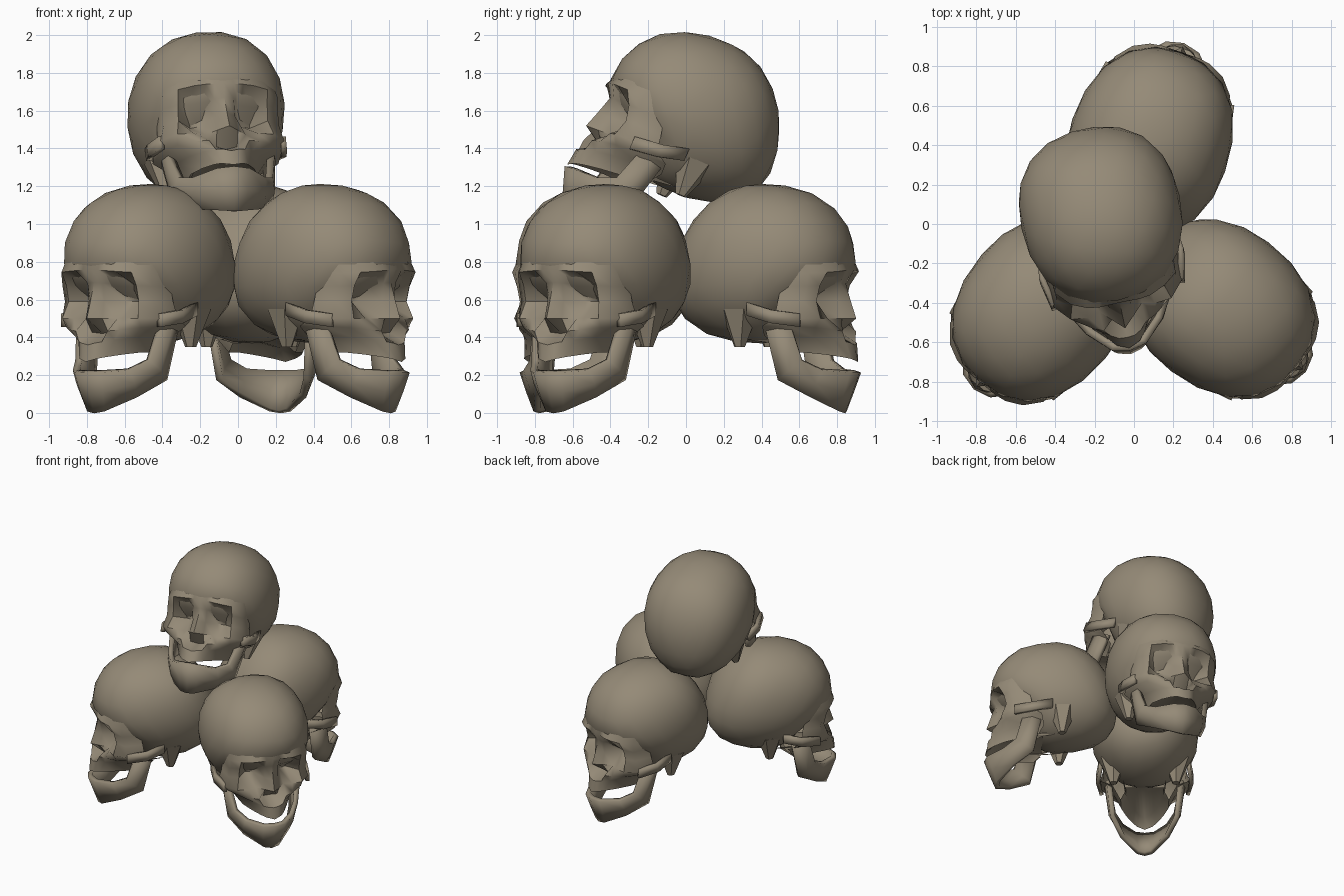
import bpy, bmesh, math
from mathutils import Matrix, Vector

if "Cube" in bpy.data.objects:
    bpy.data.objects.remove(bpy.data.objects["Cube"])

bone = bpy.data.materials.new("old_bone")
bone.diffuse_color = (0.30, 0.255, 0.185, 1)
bone.use_nodes = True
bone.node_tree.nodes["Principled BSDF"].inputs["Base Color"].default_value = bone.diffuse_color


def finish(name, bm, place, angle=60, thick=0):
    """Turn a bmesh into a smooth, placed bone object."""
    bmesh.ops.recalc_face_normals(bm, faces=bm.faces)
    me = bpy.data.meshes.new(name)
    bm.to_mesh(me)
    bm.free()
    me.materials.append(bone)
    ob = bpy.data.objects.new(name, me)
    bpy.context.collection.objects.link(ob)
    ob.matrix_world = place
    if thick:
        mod = ob.modifiers.new("thickness", 'SOLIDIFY')
        mod.thickness = thick
        mod.offset = 0
    bpy.ops.object.select_all(action='DESELECT')
    ob.select_set(True)
    bpy.context.view_layer.objects.active = ob
    bpy.ops.object.shade_smooth_by_angle(angle=math.radians(angle))


def grid(bm, rows):
    """Skin a list of equal-length point rows."""
    vs = [[bm.verts.new(p) for p in row] for row in rows]
    for a, b in zip(vs, vs[1:]):
        for i in range(len(a) - 1):
            bm.faces.new((a[i], a[i + 1], b[i + 1], b[i]))


def mirrored(half):
    """Mirror a row of (side, forward, up) points; the face looks to -y."""
    left = [(-s, -f, z) for s, f, z in reversed(half[1:])]
    return left + [(s, -f, z) for s, f, z in half]


# Face: height, half width, lift at the sides, forward depth at each column
COLS = (0, .17, .33, .52, .78, 1)
FACE = [
    (.18, .28, 0, (.42, .42, .41, .39, .34, .27)),
    (-.03, .31, -.02, (.50, .50, .50, .49, .45, .37)),
    (-.10, .31, -.02, (.47, .46, .38, .35, .41, .36)),
    (-.20, .31, 0, (.50, .45, .32, .29, .39, .34)),
    (-.29, .335, 0, (.53, .47, .41, .43, .42, .33)),
    (-.37, .33, .04, (.40, .42, .49, .46, .39, .26)),
    (-.43, .24, .05, (.52, .52, .50, .45, .36, .24)),
    (-.52, .18, .05, (.54, .53, .52, .48, .40, .30)),
    (-.45, .14, .03, (.48, .47, .45, .40, .33, .24)),
    (-.40, .16, 0, (.10, .10, .10, .10, .10, .10)),
]

# Jaw: upper/front edge and lower/back edge at each station
JAW = [
    ((0, .53, -.57), (0, .45, -.785)),
    ((.08, .51, -.57), (.05, .44, -.775)),
    ((.18, .40, -.56), (.17, .33, -.70)),
    ((.24, .31, -.51), (.245, .18, -.61)),
    ((.275, .26, -.33), (.275, .12, -.32)),
]


def skull(tag, centre, heading, pitch=0, bite=0):
    place = (Matrix.Translation(centre)
             @ Matrix.Rotation(math.radians(heading + 90), 4, 'Z')
             @ Matrix.Rotation(math.radians(-pitch), 4, 'X'))

    # Braincase: slightly boxy egg with full forehead and low rear bulge,
    # cut back behind the eye sockets
    bm = bmesh.new()
    bmesh.ops.create_icosphere(bm, subdivisions=3, radius=1)
    for v in bm.verts:
        p = 2.25
        v.co /= sum(abs(c) ** p for c in v.co) ** (1 / p)
        x, y, z = v.co
        low = max(0, -z - .15)
        if y < 0:
            length = .50 * (1 - min(low, .45))
        else:
            length = .46 - .10 * z
        v.co = Vector((x * .41 * (1 - .1 * low), y * length, z * .422))
    finish(tag + "_braincase", bm, place)

    # Face with eye sockets, nose opening and upper jaw,
    # its outer edge turned back to the temples
    bm = bmesh.new()
    rows = []
    for z, w, lift, fs in FACE:
        half = [(u * w, f, z + lift * u) for u, f in zip(COLS, fs)]
        half.append((w * 1.03, fs[-1] - .14, z + lift))
        rows.append(mirrored(half))
    grid(bm, rows)
    finish(tag + "_face", bm, place, 55)

    # Lower jaw, closed towards the teeth by the bite amount
    bm = bmesh.new()
    jaw = [[(s, f, z + bite * (f - .15) / .35) for s, f, z in pair]
           for pair in JAW]
    mid = [tuple((p + q) / 2 for p, q in zip(a, b)) for a, b in jaw]
    mid = [(s * 1.06, f, z) for s, f, z in mid]
    grid(bm, [mirrored([a for a, b in jaw]), mirrored(mid),
              mirrored([b for a, b in jaw])])
    finish(tag + "_lower_jaw", bm, place, 50, .04)

    # Cheek arches
    bm = bmesh.new()
    for k in (-1, 1):
        grid(bm, [[(k * s, -f, z + dz) for s, f, z in
                   ((.33, .33, -.30), (.36, .18, -.28), (.34, .04, -.24))]
                  for dz in (.035, -.035)])
    finish(tag + "_cheek_arches", bm, place, 50, .03)

    # Bony knobs behind the jaw joint
    bm = bmesh.new()
    for k in (-1, 1):
        bmesh.ops.create_cone(
            bm, cap_ends=True, segments=6, radius1=.03, radius2=.11, depth=.2,
            matrix=Matrix.Translation((k * .24, .04, -.34)))
    finish(tag + "_ear_knobs", bm, place, 50)


# Three skulls facing outward, one resting on top tilted back
skull("front_left_skull", (-.46, -.42, .79), -130)
skull("front_right_skull", (.435, -.42, .79), -37)
skull("back_skull", (.075, .40, .79), 71)
skull("top_skull", (-.17, .06, 1.57), -78, 24, .04)
